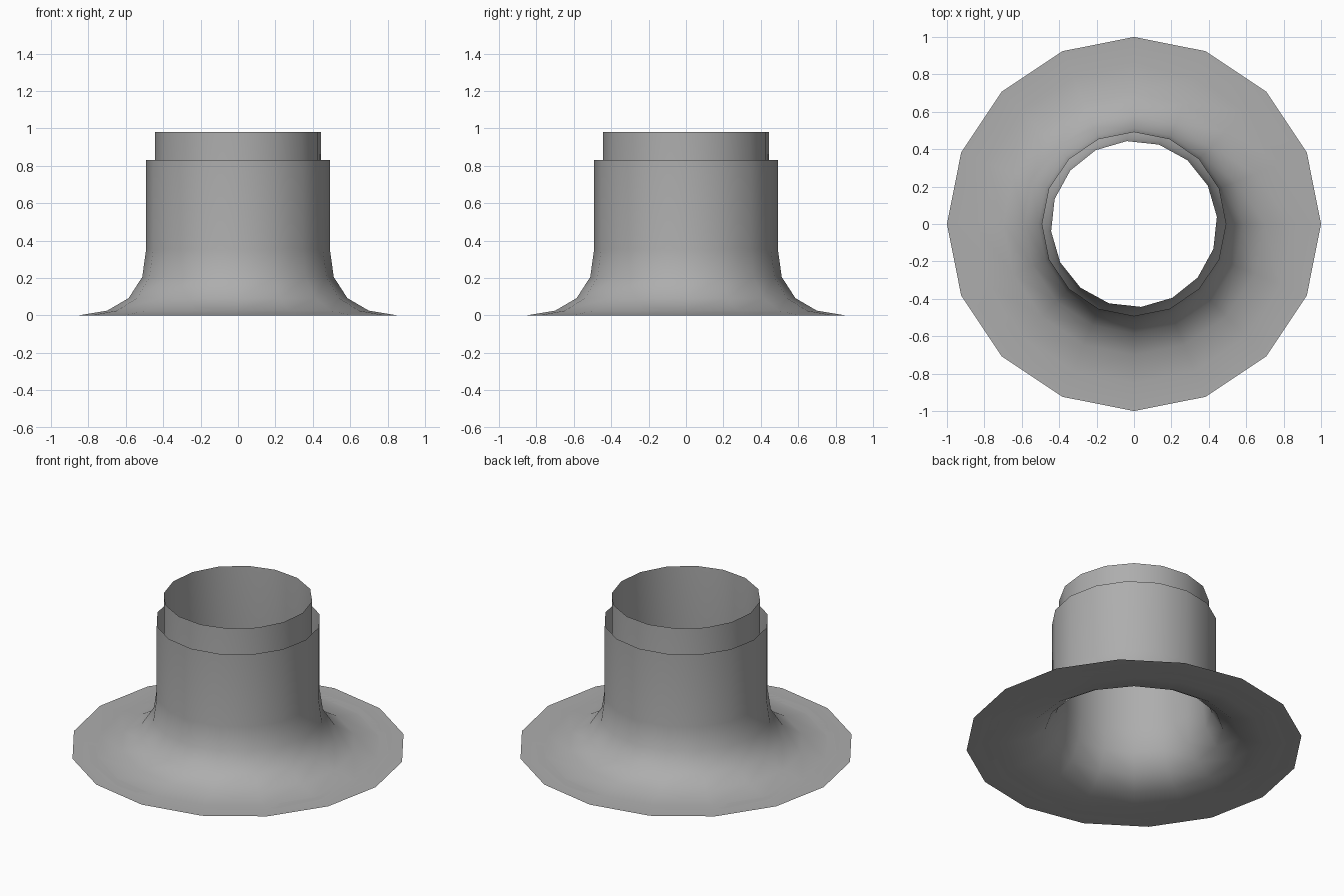
import bpy, bmesh, math

if "Cube" in bpy.data.objects:
    bpy.data.objects.remove(bpy.data.objects["Cube"])

SIDES = 16
# Flared foot profile (radius, height), from the rim inward to the tube wall
FLARE = [(1.0, 0.0), (0.85, 0.0), (0.70, 0.025), (0.585, 0.092), (0.512, 0.205), (0.491, 0.355)]

# Dark grey metal
metal = bpy.data.materials.new("grey_metal")
metal.diffuse_color = (0.42, 0.42, 0.42, 1.0)
metal.use_nodes = True
metal.node_tree.nodes["Principled BSDF"].inputs["Base Color"].default_value = metal.diffuse_color


def lathe(name, profile, turn=0.0):
    """Spin an open profile into a smooth 16-sided shell."""
    bm = bmesh.new()
    rings = []
    for r, z in profile:
        rings.append([bm.verts.new((r * math.cos(a), r * math.sin(a), z))
                      for a in (turn + 2 * math.pi * i / SIDES for i in range(SIDES))])
    for low, high in zip(rings, rings[1:]):
        for i in range(SIDES):
            j = (i + 1) % SIDES
            face = bm.faces.new((low[i], low[j], high[j], high[i]))
            face.smooth = True
    mesh = bpy.data.meshes.new(name)
    bm.to_mesh(mesh)
    bm.free()
    mesh.materials.append(metal)
    obj = bpy.data.objects.new(name, mesh)
    bpy.context.collection.objects.link(obj)
    return obj


# Outer flared collar
lathe("outer_collar", FLARE + [(0.491, 0.83)])

# Slimmer, taller inner sleeve nested inside, turned slightly
inner = [(r * 0.906, z) for r, z in FLARE]
lathe("inner_sleeve", inner + [(0.445, 0.98)], math.radians(5))
